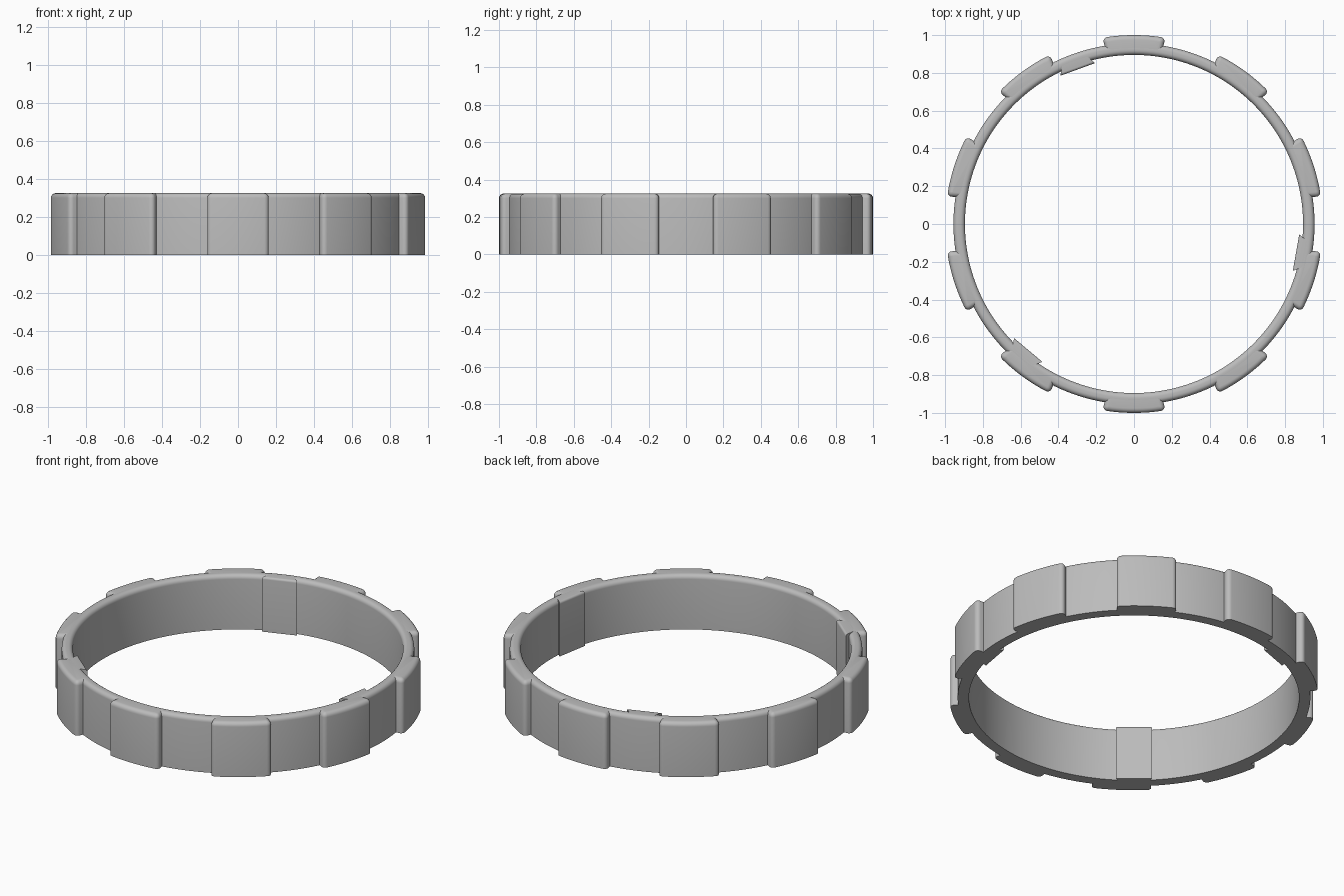
import bpy, bmesh
from math import sin, cos, pi, radians

if "Cube" in bpy.data.objects:
    bpy.data.objects.remove(bpy.data.objects["Cube"], do_unlink=True)

HEIGHT = 0.325
R_IN, R_OUT, R_LUG = 0.895, 0.956, 1.0

grey = bpy.data.materials.new("plain_grey")
grey.use_nodes = True
grey.diffuse_color = (0.5, 0.5, 0.5, 1)
grey.node_tree.nodes["Principled BSDF"].inputs["Base Color"].default_value = (0.5, 0.5, 0.5, 1)


def finish(bm, name, angle=0.0):
    bmesh.ops.recalc_face_normals(bm, faces=bm.faces)
    mesh = bpy.data.meshes.new(name)
    bm.to_mesh(mesh)
    bm.free()
    mesh.materials.append(grey)
    obj = bpy.data.objects.new(name, mesh)
    bpy.context.collection.objects.link(obj)
    obj.rotation_euler.z = angle
    bpy.ops.object.select_all(action='DESELECT')
    obj.select_set(True)
    bpy.context.view_layer.objects.active = obj
    bpy.ops.object.shade_smooth_by_angle(angle=radians(30))
    return obj


def prism(outline, rounded, width):
    """Extrude an outline to full height and round the edges chosen by a rule."""
    bm = bmesh.new()
    base = bm.faces.new([bm.verts.new((x, y, 0)) for x, y in outline])
    top = bmesh.ops.extrude_face_region(bm, geom=[base], use_keep_orig=True)["geom"]
    for v in top:
        if isinstance(v, bmesh.types.BMVert):
            v.co.z = HEIGHT
    bmesh.ops.recalc_face_normals(bm, faces=bm.faces)
    edges = [e for e in bm.edges if rounded(e.verts[0].co, e.verts[1].co)]
    bmesh.ops.bevel(bm, geom=edges, offset=width, segments=5, profile=0.5,
                    affect='EDGES', clamp_overlap=True)
    return bm


# Band: lathed profile with rounded top edges and a flat bottom
fillet = 0.025
quarter = [i / 6 * pi / 2 for i in range(7)]
profile = [(R_IN, 0), (R_OUT, 0)]
profile += [(R_OUT - fillet + fillet * cos(a), HEIGHT - fillet + fillet * sin(a)) for a in quarter]
profile += [(R_IN + fillet - fillet * sin(a), HEIGHT - fillet + fillet * cos(a)) for a in quarter]
STEPS = 180
bm = bmesh.new()
rings = []
for s in range(STEPS):
    t = 2 * pi * s / STEPS
    rings.append([bm.verts.new((r * cos(t), r * sin(t), z)) for r, z in profile])
for s in range(STEPS):
    a, b = rings[s], rings[(s + 1) % STEPS]
    for i in range(len(profile)):
        j = (i + 1) % len(profile)
        bm.faces.new((a[i], b[i], b[j], a[j]))
finish(bm, "band")

# Outer grips: ten curved pads with rounded top and end edges
half = radians(9.6)
arc = [half * (1 - i / 6) for i in range(13)]
root = 0.92
lug_outline = [(R_LUG * sin(a), R_LUG * cos(a)) for a in arc] + [(-0.15, root), (0.15, root)]


def lug_edge(p, q):
    if abs(p.z - q.z) > 0.1:
        return p.y > 0.95 and abs(p.x) > R_LUG * sin(half) - 0.001
    return p.z > 0.1 and max(p.y, q.y) > root + 0.01


for k in range(10):
    finish(prism(lug_outline, lug_edge, 0.027), f"outer_grip_{k + 1}", k * pi / 5)

# Inner tabs: three flat pads with undercut ends
tab_face = 0.871
tab_outline = [(-0.098, tab_face), (0.098, tab_face), (0.067, 0.925), (-0.067, 0.925)]


def tab_edge(p, q):
    return min(p.z, q.z) > 0.1 and max(p.y, q.y) < tab_face + 0.01


for k in range(3):
    finish(prism(tab_outline, tab_edge, 0.012), f"inner_tab_{k + 1}", radians(20 + 120 * k))
